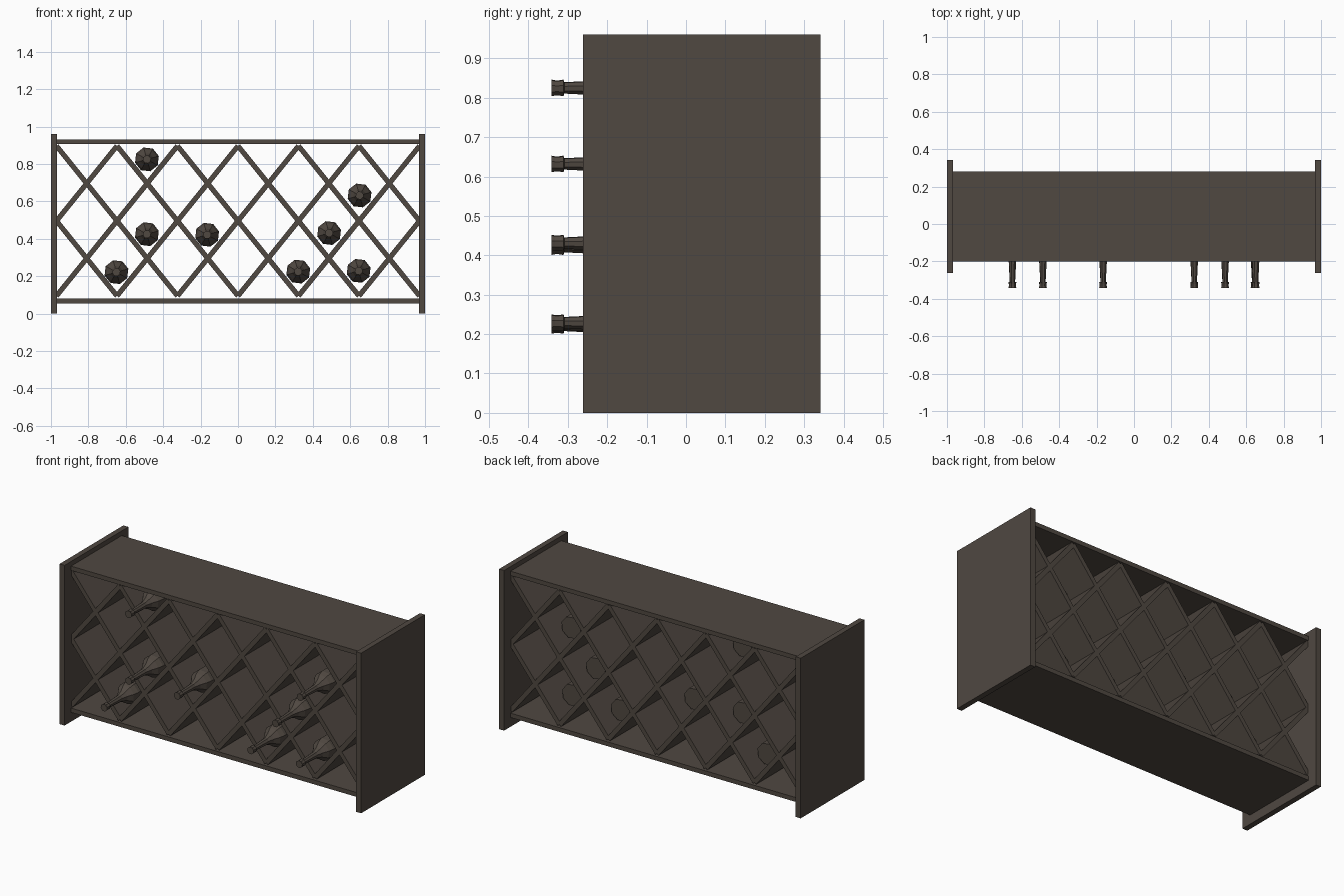
import bpy, bmesh, math
from mathutils import Matrix

if "Cube" in bpy.data.objects:
    bpy.data.objects.remove(bpy.data.objects["Cube"])

wood = bpy.data.materials.new("dark_wood")
wood.diffuse_color = (0.08, 0.065, 0.053, 1)
wood.use_nodes = True
wood.node_tree.nodes["Principled BSDF"].inputs["Base Color"].default_value = wood.diffuse_color


def finish(name, bm):
    bmesh.ops.recalc_face_normals(bm, faces=bm.faces)
    me = bpy.data.meshes.new(name)
    bm.to_mesh(me)
    bm.free()
    me.materials.append(wood)
    ob = bpy.data.objects.new(name, me)
    bpy.context.collection.objects.link(ob)
    return ob


def box(name, center, size, tilt=0.0):
    bm = bmesh.new()
    bmesh.ops.create_cube(bm, size=1)
    bm.transform(Matrix.Translation(center) @ Matrix.Rotation(tilt, 4, 'Y')
                 @ Matrix.Diagonal((*size, 1)))
    return finish(name, bm)


# Side panels, top and bottom boards
for side, s in (("left", -1), ("right", 1)):
    box(f"{side}_panel", (s * 0.9835, 0.04, 0.48), (0.033, 0.604, 0.96))
for name, z in (("top_board", 0.919), ("bottom_board", 0.068)):
    box(name, (0, 0.04, z), (1.934, 0.48, 0.026))

# Diagonal lattice slats: full ones span the height, the outer ones half of it
STEP, TOP, BOTTOM, EDGE = 0.3235, 0.897, 0.095, 0.9705
SLOPE = (TOP - BOTTOM) / (2 * STEP)
for k in range(-4, 3):
    x0, x1 = max(k * STEP, -EDGE), min((k + 2) * STEP, EDGE)
    z0, z1 = (TOP - SLOPE * (x - k * STEP) for x in (x0, x1))
    length = math.hypot(x1 - x0, z1 - z0)
    angle = math.atan2(z0 - z1, x1 - x0)
    for s in (1, -1):
        box("lattice_slat", (s * (x0 + x1) / 2, 0.04, (z0 + z1) / 2),
            (length, 0.47, 0.027), s * angle)

# Bottles: eight-sided turned profile (y, radius) from mouth to base
PROFILE = [(-0.342, 0.022), (-0.332, 0.020), (-0.322, 0.020), (-0.311, 0.022),
           (-0.309, 0.015), (-0.195, 0.021), (-0.165, 0.034),
           (-0.135, 0.056), (-0.105, 0.066), (0.16, 0.066)]
SPOTS = [(-0.487, 0.825), (0.65, 0.632), (-0.487, 0.425), (-0.165, 0.422),
         (0.487, 0.431), (-0.65, 0.222), (0.322, 0.225), (0.645, 0.229)]
for i, (x, z) in enumerate(SPOTS):
    bm = bmesh.new()
    rings = []
    for y, r in PROFILE:
        turn = [math.tau * (j + 0.35) / 8 for j in range(8)]
        rings.append([bm.verts.new((x + r * math.cos(a), y, z + r * math.sin(a))) for a in turn])
    for a, b in zip(rings, rings[1:]):
        for j in range(8):
            bm.faces.new((a[j], a[(j + 1) % 8], b[(j + 1) % 8], b[j]))
    bm.faces.new(rings[0])
    bm.faces.new(rings[-1])
    finish(f"bottle_{i + 1}", bm)
